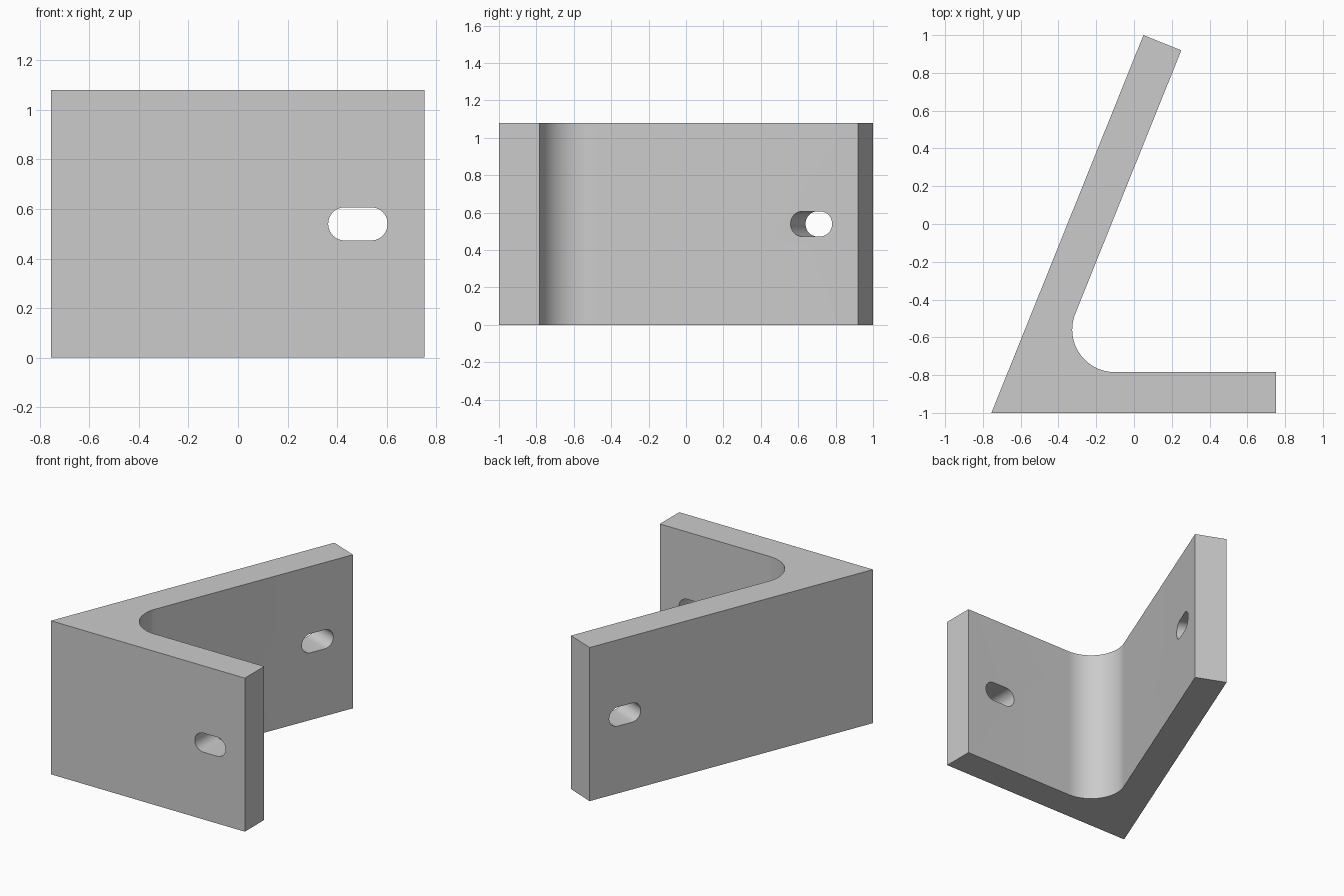
import bpy
import bmesh
import math
from mathutils import Vector, Matrix

cube = bpy.data.objects.get("Cube")
if cube:
    bpy.data.objects.remove(cube, do_unlink=True)

HEIGHT = 1.08
THICK = 0.216
FILLET = 0.225
SLOT_R = 0.067
SLOT_HALF = 0.12
SLOT_INSET = 0.269

grey = bpy.data.materials.new("plain grey")
grey.use_nodes = True
colour = (0.6, 0.6, 0.6, 1)
grey.diffuse_color = colour
grey.node_tree.nodes["Principled BSDF"].inputs["Base Color"].default_value = colour


def prism(name, outline, depth):
    """Extrude a flat outline upward along z."""
    bm = bmesh.new()
    face = bm.faces.new([bm.verts.new((p[0], p[1], 0)) for p in outline])
    top = bmesh.ops.extrude_face_region(bm, geom=[face])
    verts = [v for v in top["geom"] if isinstance(v, bmesh.types.BMVert)]
    bmesh.ops.translate(bm, verts=verts, vec=(0, 0, depth))
    bmesh.ops.recalc_face_normals(bm, faces=bm.faces[:])
    mesh = bpy.data.meshes.new(name)
    bm.to_mesh(mesh)
    bm.free()
    mesh.materials.append(grey)
    obj = bpy.data.objects.new(name, mesh)
    bpy.context.collection.objects.link(obj)
    return obj


def arc(cx, cy, r, start, end, steps):
    angles = [start + (end - start) * i / steps for i in range(steps + 1)]
    return [(cx + r * math.cos(a), cy + r * math.sin(a)) for a in angles]


# Bracket outline: straight plate, slanted plate and filleted inner corner
corner = Vector((-0.755, -1))
front_end = Vector((0.753, -1))
arm_end = Vector((0.05, 1))
along = (arm_end - corner).normalized()
inward = Vector((along.y, -along.x))
inner_end = arm_end + inward * THICK

centre_y = -1 + THICK + FILLET
base = inner_end + inward * FILLET
centre_x = base.x + along.x * (centre_y - base.y) / along.y
arm_angle = math.atan2(-inward.y, -inward.x)
fillet = arc(centre_x, centre_y, FILLET, 1.5 * math.pi, arm_angle, 24)

outline = [corner, front_end, front_end + Vector((0, THICK))]
outline += fillet + [inner_end, arm_end]
bracket = prism("angle_bracket", outline, HEIGHT)

# Rounded slots through both plates
straight = SLOT_HALF - SLOT_R
slot = arc(straight, 0, SLOT_R, -math.pi / 2, math.pi / 2, 20)
slot += arc(-straight, 0, SLOT_R, math.pi / 2, 1.5 * math.pi, 20)


def cut_slot(name, end, direction, normal):
    cutter = prism(name, slot, THICK * 2)
    x = direction.to_3d()
    z = normal.to_3d()
    place = Matrix((x, z.cross(x), z)).transposed().to_4x4()
    spot = end - direction * SLOT_INSET - normal * THICK / 2
    place.translation = (spot.x, spot.y, HEIGHT / 2)
    cutter.matrix_world = place
    cutter.hide_render = True
    mod = bracket.modifiers.new(name, "BOOLEAN")
    mod.operation = "DIFFERENCE"
    mod.solver = "EXACT"
    mod.object = cutter
    bpy.context.view_layer.objects.active = bracket
    bpy.ops.object.modifier_apply(modifier=name)
    bpy.data.objects.remove(cutter, do_unlink=True)


cut_slot("front_slot", front_end, Vector((1, 0)), Vector((0, 1)))
cut_slot("arm_slot", arm_end, along, inward)

# Smooth fillet and slot walls, crisp edges elsewhere
bpy.ops.object.select_all(action="DESELECT")
bracket.select_set(True)
bpy.context.view_layer.objects.active = bracket
bpy.ops.object.shade_smooth_by_angle(angle=math.radians(30))
